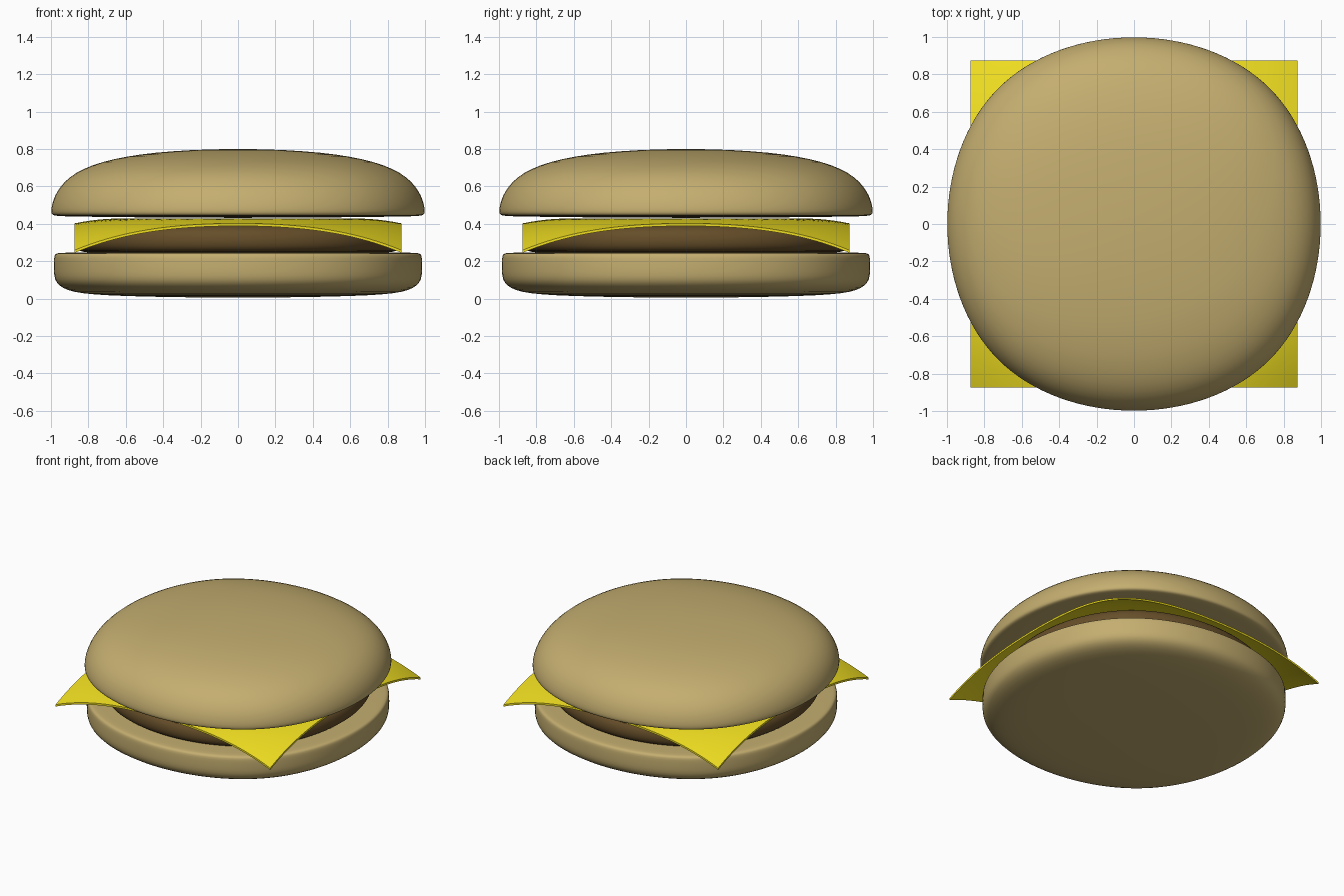
import bpy, bmesh, math

if "Cube" in bpy.data.objects:
    bpy.data.objects.remove(bpy.data.objects["Cube"])

# materials
def material(name, color):
    m = bpy.data.materials.new(name)
    m.diffuse_color = (*color, 1)
    m.use_nodes = True
    m.node_tree.nodes["Principled BSDF"].inputs["Base Color"].default_value = m.diffuse_color
    return m

bun_mat = material("bread", (0.55, 0.42, 0.16))
meat_mat = material("meat", (0.13, 0.075, 0.022))
cheese_mat = material("cheese", (0.87, 0.73, 0.015))

# slightly squared circle: a cubic spline around a square, 1 unit from centre to side
def soft_square(steps=16):
    c = [(1, 1), (-1, 1), (-1, -1), (1, -1)]
    pts = []
    for side in range(4):
        for i in range(steps):
            t = i / steps
            w = ((1 - t)**3, 3*t**3 - 6*t**2 + 4, -3*t**3 + 3*t**2 + 3*t + 1, t**3)
            p = [c[(side + j) % 4] for j in range(4)]
            pts.append(tuple(sum(w[j] * p[j][a] for j in range(4)) / 6 * 48 / 44
                             for a in range(2)))
    return pts

def finish(name, bm, mat, angle):
    bmesh.ops.recalc_face_normals(bm, faces=bm.faces[:])
    me = bpy.data.meshes.new(name)
    bm.to_mesh(me)
    bm.free()
    me.materials.append(mat)
    ob = bpy.data.objects.new(name, me)
    bpy.context.collection.objects.link(ob)
    bpy.ops.object.select_all(action='DESELECT')
    ob.select_set(True)
    bpy.context.view_layer.objects.active = ob
    bpy.ops.object.shade_smooth_by_angle(angle=math.radians(angle))
    return ob

# sweep a (radius, height) profile around the soft square, closed at both poles
def round_part(name, profile, mat):
    bm = bmesh.new()
    ring = soft_square()
    n = len(ring)
    low = bm.verts.new((0, 0, profile[0][1]))
    high = bm.verts.new((0, 0, profile[-1][1]))
    rings = [[bm.verts.new((x * r, y * r, z)) for x, y in ring] for r, z in profile[1:-1]]
    for i in range(n):
        j = (i + 1) % n
        bm.faces.new((low, rings[0][j], rings[0][i]))
        for a, b in zip(rings, rings[1:]):
            bm.faces.new((a[i], a[j], b[j], b[i]))
        bm.faces.new((high, rings[-1][i], rings[-1][j]))
    ob = finish(name, bm, mat, 80)
    ob.modifiers.new("smooth", 'SUBSURF').levels = 1
    ob.modifiers["smooth"].render_levels = 1
    return ob

# bottom bun: rounded below, crisp rim on top
round_part("bottom_bun", [
    (0, 0.005), (0.3, 0.007), (0.6, 0.013), (0.78, 0.022), (0.88, 0.035), (0.94, 0.056),
    (0.973, 0.085), (0.985, 0.12), (0.986, 0.17), (0.985, 0.22), (0.98, 0.238),
    (0.965, 0.245), (0.9, 0.246), (0.4, 0.247), (0, 0.247)], bun_mat)

# patty
round_part("patty", [
    (0, 0.243), (0.5, 0.243), (0.8, 0.244), (0.85, 0.252), (0.872, 0.28), (0.876, 0.32),
    (0.865, 0.36), (0.83, 0.388), (0.76, 0.402), (0.5, 0.411), (0, 0.413)], meat_mat)

# top bun: flat underside, domed top
round_part("top_bun", [
    (0, 0.432), (0.5, 0.434), (0.9, 0.439), (0.975, 0.442), (0.996, 0.448), (1.001, 0.465),
    (0.997, 0.5), (0.981, 0.55), (0.95, 0.602), (0.9, 0.652), (0.83, 0.694), (0.73, 0.731),
    (0.6, 0.76), (0.45, 0.781), (0.25, 0.795), (0.1, 0.799), (0, 0.8)], bun_mat)

# cheese slice: square sheet whose corners droop
bm = bmesh.new()
bmesh.ops.create_grid(bm, x_segments=40, y_segments=40, size=0.873)
for v in bm.verts:
    d = max(0, v.co.xy.length - 0.6) / 0.635
    v.co.z = 0.429 - 0.17 * d ** 2.2
slab = bmesh.ops.extrude_face_region(bm, geom=bm.faces[:])
for v in slab["geom"]:
    if isinstance(v, bmesh.types.BMVert):
        v.co.z -= 0.014
finish("cheese_slice", bm, cheese_mat, 40)
